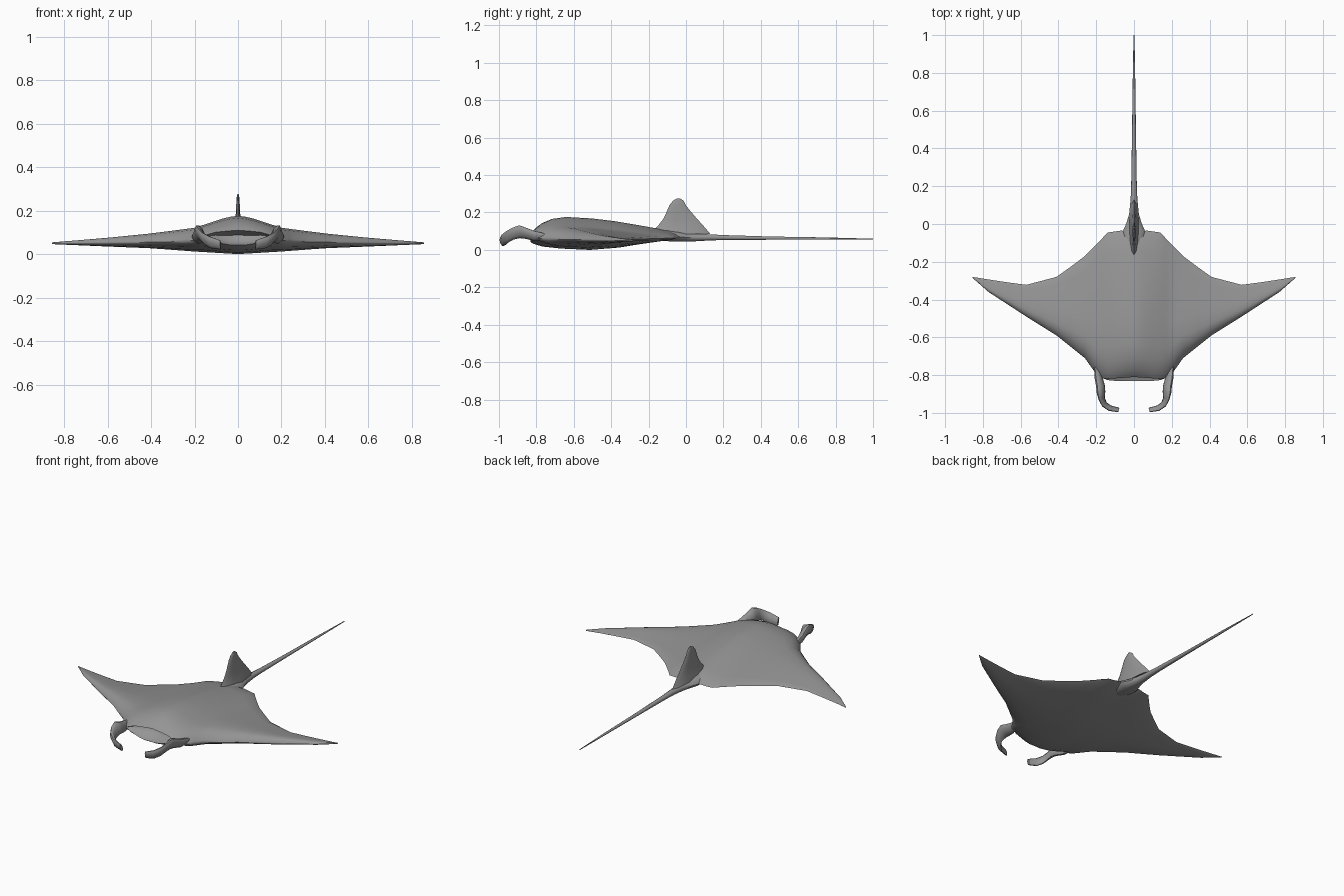
import bpy, bmesh, math
from mathutils import Vector

if "Cube" in bpy.data.objects:
    bpy.data.objects.remove(bpy.data.objects["Cube"])

skin = bpy.data.materials.new("grey_skin")
skin.diffuse_color = (0.30, 0.30, 0.30, 1)
skin.use_nodes = True
skin.node_tree.nodes["Principled BSDF"].inputs["Base Color"].default_value = skin.diffuse_color


def interp(table, v):
    """Piecewise linear lookup in a list of (key, value)."""
    for (a, fa), (b, fb) in zip(table, table[1:]):
        if v <= b:
            return fa + (fb - fa) * max(0, (v - a) / (b - a))
    return table[-1][1]


def loft(name, rings, caps=(True, True), mirror=False, angle=50):
    """Skin a list of closed rings into one smooth object."""
    bm = bmesh.new()
    vr = [[bm.verts.new(p) for p in r] for r in rings]
    n = len(rings[0])
    for a, b in zip(vr, vr[1:]):
        for i in range(n):
            bm.faces.new((a[i], a[(i + 1) % n], b[(i + 1) % n], b[i]))
    if caps[0]:
        bm.faces.new(vr[0])
    if caps[1]:
        bm.faces.new(vr[-1][::-1])
    bmesh.ops.remove_doubles(bm, verts=bm.verts, dist=0.0004)
    if mirror:
        geo = bm.verts[:] + bm.edges[:] + bm.faces[:]
        bmesh.ops.mirror(bm, geom=geo, axis='X', merge_dist=0.0005)
    bmesh.ops.recalc_face_normals(bm, faces=bm.faces)
    me = bpy.data.meshes.new(name)
    bm.to_mesh(me)
    bm.free()
    me.materials.append(skin)
    ob = bpy.data.objects.new(name, me)
    bpy.context.collection.objects.link(ob)
    bpy.ops.object.select_all(action='DESELECT')
    ob.select_set(True)
    bpy.context.view_layer.objects.active = ob
    bpy.ops.object.shade_smooth_by_angle(angle=math.radians(angle))
    return ob


# Body and wings: chordwise sections from the centre to the wing tip
FRONT = [(0, -.81), (.14, -.82), (.17, -.815), (.2, -.795), (.26, -.71), (.41, -.59),
         (.57, -.49), (.77, -.36), (.855, -.285)]
BACK = [(0, -.04), (.07, -.035), (.14, -.045), (.19, -.1), (.27, -.18), (.41, -.28),
        (.57, -.322), (.7, -.305), (.855, -.28)]
CREST = [(0, .176), (.05, .17), (.1, .154), (.2, .121), (.4, .095), (.6, .075), (.855, .054)]
BELLY = [(0, 0), (.2, .012), (.4, .027), (.6, .035), (.855, .046)]
EDGE_FRONT = [(0, .11), (.1, .102), (.14, .09), (.17, .075), (.2, .063), (.3, .056), (.855, .05)]
EDGE_BACK = [(0, .078), (.1, .066), (.27, .06), (.57, .055), (.855, .05)]
TOP = [(0, 0), (.015, .18), (.05, .5), (.12, .85), (.22, 1), (.4, .9), (.55, .74),
       (.7, .54), (.85, .34), (.95, .2), (1, 0)]
UNDER = [(0, 0), (.02, .25), (.08, .6), (.2, .85), (.4, 1), (.6, .8), (.8, .45), (.95, .2), (1, 0)]

sections = []
for x in (0, .035, .07, .105, .14, .17, .2, .23, .26, .335, .41, .49, .57, .67, .77, .855):
    yf, yb = interp(FRONT, x), interp(BACK, x)
    zf, zb = interp(EDGE_FRONT, x), interp(EDGE_BACK, x)
    crest, belly = interp(CREST, x), interp(BELLY, x)
    m = max(0, 1 - (x / .17) ** 2)          # mouth opening amount
    lip_y, lip_z = yf - .02 * m, zf - .068 * m
    ring = []
    for t, g in TOP:
        e = zf + (zb - zf) * t
        ring.append((x, yf + (yb - yf) * t, e + (crest - e) * g))
    for t, g in UNDER[-2::-1]:
        e = lip_z + (zb - lip_z) * t
        ring.append((x, lip_y + (yb - lip_y) * t, e + (belly - e) * g))
    # hollow of the mouth between lower and upper lip
    ring.append((x, yf + .05 * m, zf - .05 * m))
    ring.append((x, yf + .06 * m, zf - .022 * m))
    sections.append(ring)
loft("body_and_wings", sections, caps=(False, True), mirror=True, angle=60)

# Tail: tapering oval rings (y, half width, centre z, half height)
TAIL = [(-.2, .03, .085, .025), (-.1, .06, .075, .03), (-.04, .06, .07, .027),
        (0, .042, .067, .024), (.05, .026, .066, .021), (.13, .018, .067, .017),
        (.2, .015, .066, .014), (.45, .011, .063, .009), (.75, .007, .061, .006),
        (1, .0025, .058, .002)]
loft("tail", [[(w * math.cos(a), y, z + h * math.sin(a))
               for a in (2 * math.pi * i / 10 for i in range(10))]
              for y, w, z, h in TAIL])

# Dorsal fin: lens sections stacked upward (z, front y, back y, half thickness)
FIN = [(.085, -.2, .13, .026), (.115, -.165, .105, .02), (.135, -.145, .088, .015),
       (.165, -.122, .06, .012), (.2, -.105, .03, .01), (.24, -.088, -.002, .008),
       (.262, -.07, -.012, .006), (.276, -.048, -.032, .003)]
loft("dorsal_fin", [[(w * math.sin(a), (f + b) / 2 - (b - f) / 2 * math.cos(a), z)
                     for a in (2 * math.pi * i / 10 for i in range(10))]
                    for z, f, b, w in FIN])

# Head fins: flattened curling paddles (x, y, z, half thickness, half height)
HORN = [(.2, -.74, .07, .012, .015), (.188, -.81, .075, .02, .028),
        (.177, -.86, .09, .022, .032), (.175, -.89, .097, .021, .036),
        (.171, -.925, .087, .014, .033), (.157, -.955, .07, .013, .03),
        (.128, -.975, .054, .013, .028), (.08, -.985, .042, .01, .022)]
pts = [Vector(h[:3]) for h in HORN]
for side, label in ((1, "right"), (-1, "left")):
    rings = []
    for i, (x, y, z, w, h) in enumerate(HORN):
        d = pts[min(i + 1, len(pts) - 1)] - pts[max(i - 1, 0)]
        d.z = 0
        d.normalize()
        out = Vector((-d.y, d.x, 0))
        up = Vector((0, 0, 1)) + out * .3
        ring = []
        for k in range(10):
            a = 2 * math.pi * k / 10
            p = pts[i] + out * (w * math.cos(a)) + up * (h * math.sin(a))
            ring.append((p.x * side, max(p.y, -1), p.z))
        rings.append(ring)
    loft(label + "_head_fin", rings)
